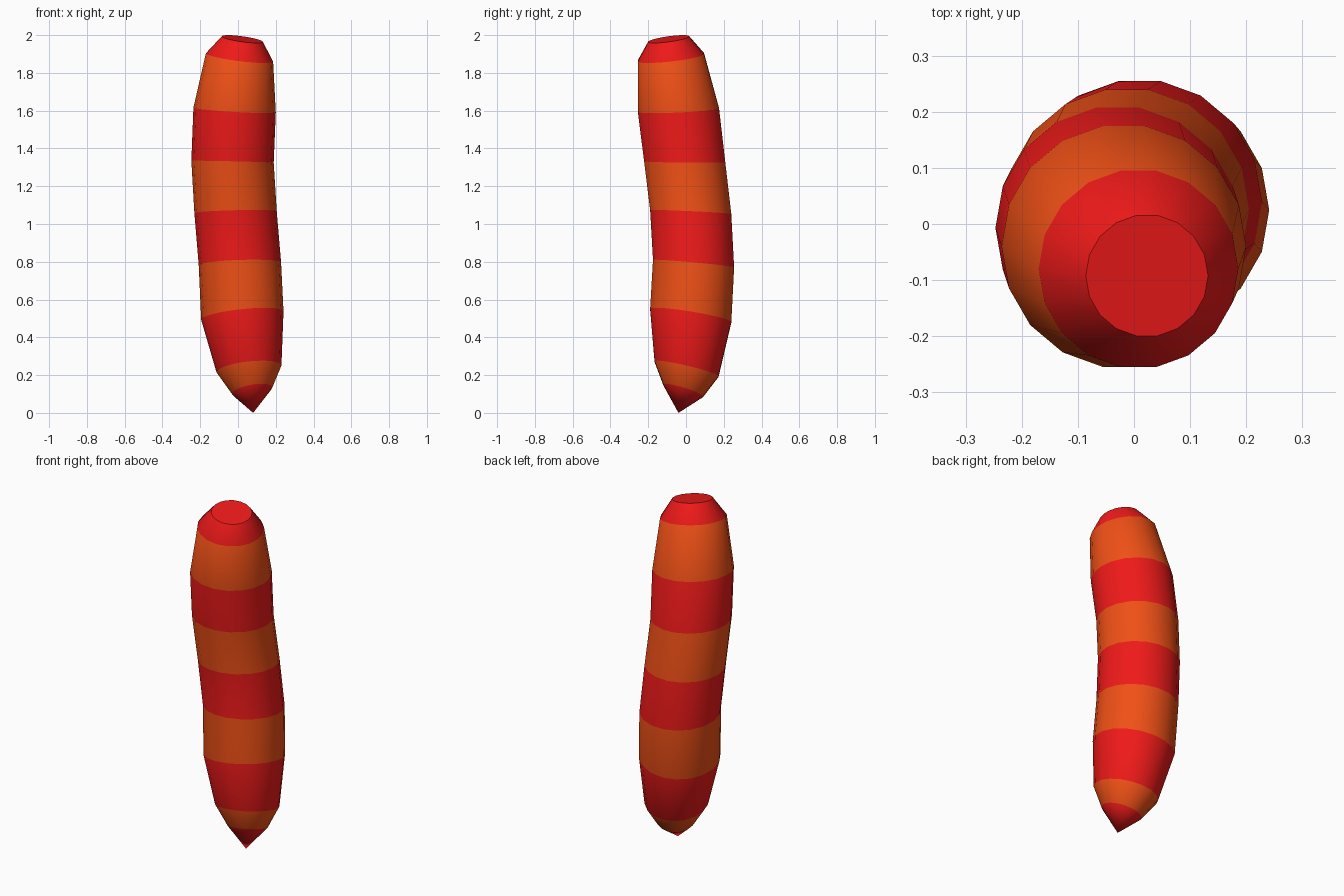
import bpy, bmesh, math

if "Cube" in bpy.data.objects:
    bpy.data.objects.remove(bpy.data.objects["Cube"])

SIDES = 18
# Rings along the bent spine: centre x, y, z, radius, z rise toward +x, z rise toward +y
RINGS = [
    (0.075, -0.015, 0.118, 0.107, 0.017, -0.032),
    (0.058, 0.003, 0.233, 0.172, 0.018, -0.040),
    (0.023, 0.025, 0.515, 0.218, 0.022, -0.035),
    (0.010, 0.040, 0.790, 0.218, 0.007, -0.020),
    (-0.013, 0.025, 1.063, 0.218, 0.005, -0.010),
    (-0.029, -0.007, 1.330, 0.218, -0.005, -0.002),
    (-0.018, -0.040, 1.603, 0.218, -0.013, 0.010),
    (0.008, -0.080, 1.882, 0.178, -0.022, 0.020),
    (0.023, -0.092, 1.979, 0.109, -0.015, 0.015),
]


def material(name, color):
    m = bpy.data.materials.new(name)
    m.diffuse_color = color
    m.use_nodes = True
    m.node_tree.nodes["Principled BSDF"].inputs["Base Color"].default_value = m.diffuse_color
    return m


bm = bmesh.new()


def ring(x, y, z, r, rise_x, rise_y):
    verts = []
    for i in range(SIDES):
        a = 2 * math.pi * i / SIDES
        c, s = math.cos(a), math.sin(a)
        verts.append(bm.verts.new((x + r * c, y + r * s, z + rise_x * c + rise_y * s)))
    return verts


loops = [ring(*r) for r in RINGS]

# Pointed lower end
tip = bm.verts.new((0.08, -0.04, 0))
for i in range(SIDES):
    bm.faces.new((tip, loops[0][(i + 1) % SIDES], loops[0][i]))

# Body bands, alternating orange and red
for band, (low, high) in enumerate(zip(loops, loops[1:])):
    for i in range(SIDES):
        j = (i + 1) % SIDES
        f = bm.faces.new((low[i], low[j], high[j], high[i]))
        f.material_index = 1 if band % 2 == 0 else 0

# Flat upper end
bm.faces.new(loops[-1])

mesh = bpy.data.meshes.new("striped_body")
bm.to_mesh(mesh)
bm.free()
mesh.materials.append(material("red", (0.87, 0.01, 0.01, 1)))
mesh.materials.append(material("orange", (0.87, 0.08, 0.008, 1)))

body = bpy.data.objects.new("striped_body", mesh)
bpy.context.collection.objects.link(body)
bpy.context.view_layer.objects.active = body
body.select_set(True)
bpy.ops.object.shade_smooth_by_angle(angle=math.radians(30))
